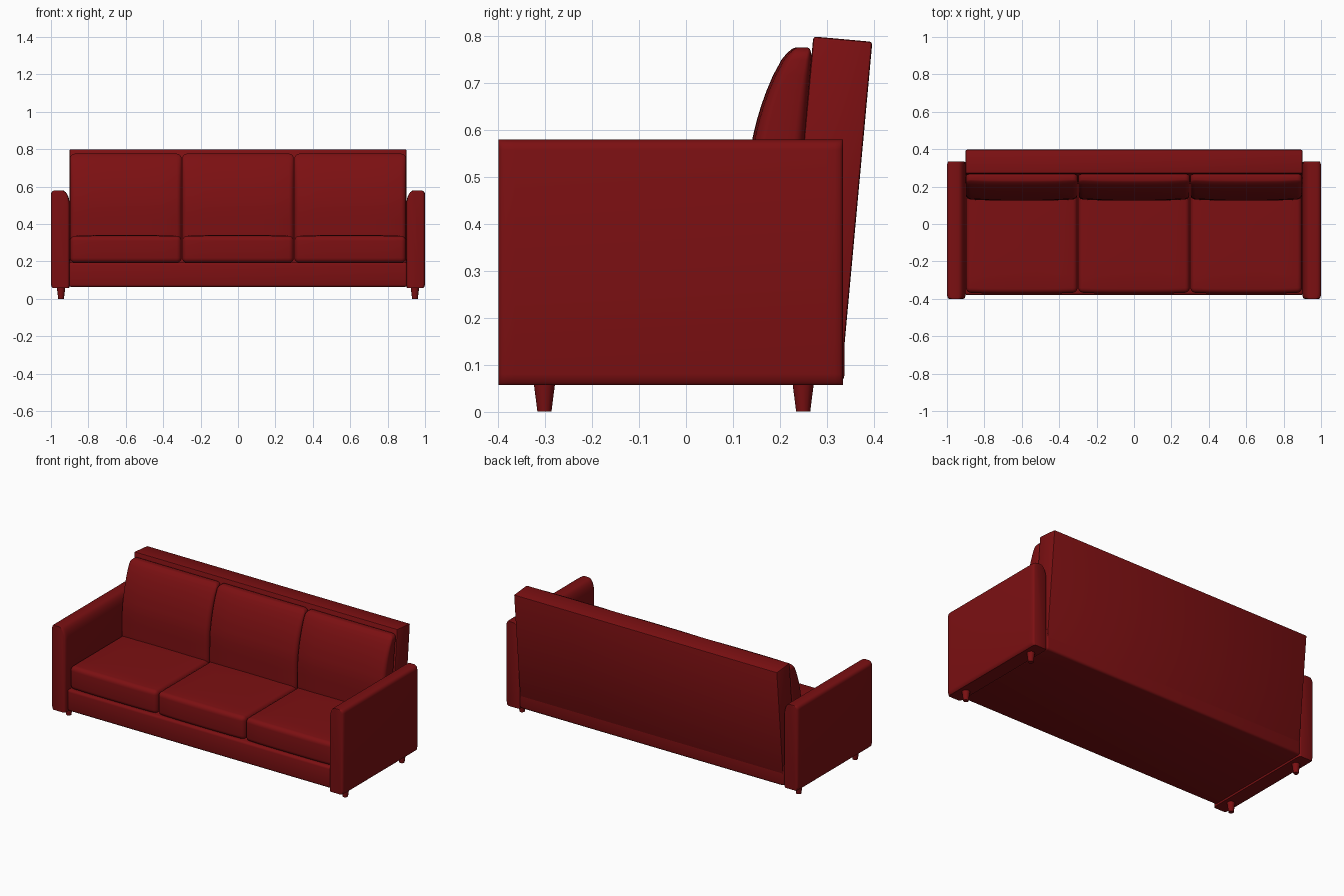
import bpy, bmesh
from math import radians, sin, cos, pi
from mathutils import Vector

if "Cube" in bpy.data.objects:
    bpy.data.objects.remove(bpy.data.objects["Cube"])

red = bpy.data.materials.new("red_fabric")
red.diffuse_color = (0.2, 0.005, 0.006, 1)
red.use_nodes = True
red.node_tree.nodes["Principled BSDF"].inputs["Base Color"].default_value = red.diffuse_color


def finish(bm, name, angle=35):
    bmesh.ops.recalc_face_normals(bm, faces=bm.faces)
    me = bpy.data.meshes.new(name)
    bm.to_mesh(me)
    bm.free()
    ob = bpy.data.objects.new(name, me)
    bpy.context.collection.objects.link(ob)
    me.materials.append(red)
    bpy.ops.object.select_all(action='DESELECT')
    ob.select_set(True)
    bpy.context.view_layer.objects.active = ob
    bpy.ops.object.shade_smooth_by_angle(angle=radians(angle))
    return ob


def rounded_box(lo, hi, r, seg=4, cuts=(0, 0, 0)):
    """Bevelled box with extra loops along each axis, ready for shaping."""
    bm = bmesh.new()
    bmesh.ops.create_cube(bm, size=1)
    lo, hi = Vector(lo), Vector(hi)
    for v in bm.verts:
        v.co = Vector([lo[i] + (v.co[i] + 0.5) * (hi[i] - lo[i]) for i in range(3)])
    bmesh.ops.bevel(bm, geom=bm.edges[:], offset=r, segments=seg, profile=0.5, affect='EDGES')
    for axis, n in enumerate(cuts):
        no = Vector((0, 0, 0))
        no[axis] = 1
        for k in range(n):
            a, b = lo[axis] + r, hi[axis] - r
            co = no * (a + (b - a) * (k + 1) / (n + 1))
            bmesh.ops.bisect_plane(bm, geom=bm.verts[:] + bm.edges[:] + bm.faces[:],
                                   plane_co=co, plane_no=no)
    return bm


def interp(pts, z):
    for (z0, y0), (z1, y1) in zip(pts, pts[1:]):
        if z <= z1:
            return y0 + (y1 - y0) * (z - z0) / (z1 - z0)
    return pts[-1][1]


# Base frame
finish(rounded_box((-0.905, -0.38, 0.063), (0.905, 0.338, 0.195), 0.014, 3), "base")

# Leaning back panel
bm = rounded_box((-0.9, 0, 0.1), (0.9, 0.126, 0.795), 0.006, 2)
for v in bm.verts:
    t = v.co.y
    v.co.y += 0.272 - 0.092 * (0.8 - v.co.z)
    v.co.z += 0.005 - 0.09 * t
finish(bm, "back_panel")

# Cushions: three seats and three backs
front = [(0.30, 0.125), (0.46, 0.126), (0.52, 0.13), (0.58, 0.141), (0.63, 0.153),
         (0.67, 0.166), (0.71, 0.182), (0.745, 0.2), (0.776, 0.222)]
for i, cx in enumerate((-0.6, 0, 0.6)):
    x0, x1 = cx - 0.298, cx + 0.298
    bm = rounded_box((x0, -0.366, 0.193), (x1, 0.25, 0.336), 0.026, 5, (7, 7, 0))
    for v in bm.verts:
        u, w = (v.co.x - cx) / 0.298, (v.co.y + 0.058) / 0.308
        if v.co.z > 0.28:
            v.co.z += 0.006 * (1 - u * u) * (1 - w ** 4)
        if v.co.y < -0.34:
            v.co.y -= 0.006 * (1 - u ** 4)
    finish(bm, f"seat_cushion_{i + 1}", 50)

    # unit-thickness rounded block remapped between front curve and panel
    bm = rounded_box((x0, 0, 0.30), (x1, 0.12, 0.776), 0.026, 5, (5, 0, 12))
    for v in bm.verts:
        u, t = (v.co.x - cx) / 0.298, v.co.y / 0.12
        yf = interp(front, v.co.z) + 0.008 * u ** 4
        yb = 0.272 - 0.092 * (0.8 - v.co.z)
        v.co.y = yf + (yb - yf) * t
    finish(bm, f"back_cushion_{i + 1}", 50)

# Arms: cross-section lofted along y, narrowing at both ends
section = [(0.903, 0.057), (0.99, 0.057), (0.997, 0.063), (1.0, 0.08), (1.0, 0.558)]
section += [(0.978 + 0.022 * cos(a), 0.558 + 0.022 * sin(a))
            for a in (pi / 8 * k for k in range(1, 5))]
section += [(0.94 - 0.04 * sin(a), 0.5 + 0.08 * cos(a))
            for a in (pi / 12 * k for k in range(0, 7))]
section.append((0.9, 0.075))
stations = [(-0.4, 0.74), (-0.398, 0.86), (-0.392, 0.94), (-0.382, 0.985), (-0.365, 1),
            (0.30, 1), (0.318, 0.985), (0.328, 0.94), (0.333, 0.86), (0.335, 0.74)]
for side, sx in (("left", -1), ("right", 1)):
    bm = bmesh.new()
    rings = [[bm.verts.new((sx * (0.95 + (x - 0.95) * s), y, z)) for x, z in section]
             for y, s in stations]
    n = len(section)
    for a, b in zip(rings, rings[1:]):
        for k in range(n):
            bm.faces.new((a[k], a[(k + 1) % n], b[(k + 1) % n], b[k]))
    bm.faces.new(rings[0])
    bm.faces.new(rings[-1])
    finish(bm, f"{side}_arm", 40)

    # Tapered legs
    for end, y in (("front", -0.302), ("back", 0.25)):
        bm = bmesh.new()
        bmesh.ops.create_cone(bm, cap_ends=True, segments=12, radius1=0.015,
                              radius2=0.024, depth=0.07)
        bmesh.ops.translate(bm, verts=bm.verts, vec=(sx * 0.946, y, 0.035))
        finish(bm, f"{side}_{end}_leg", 40)
